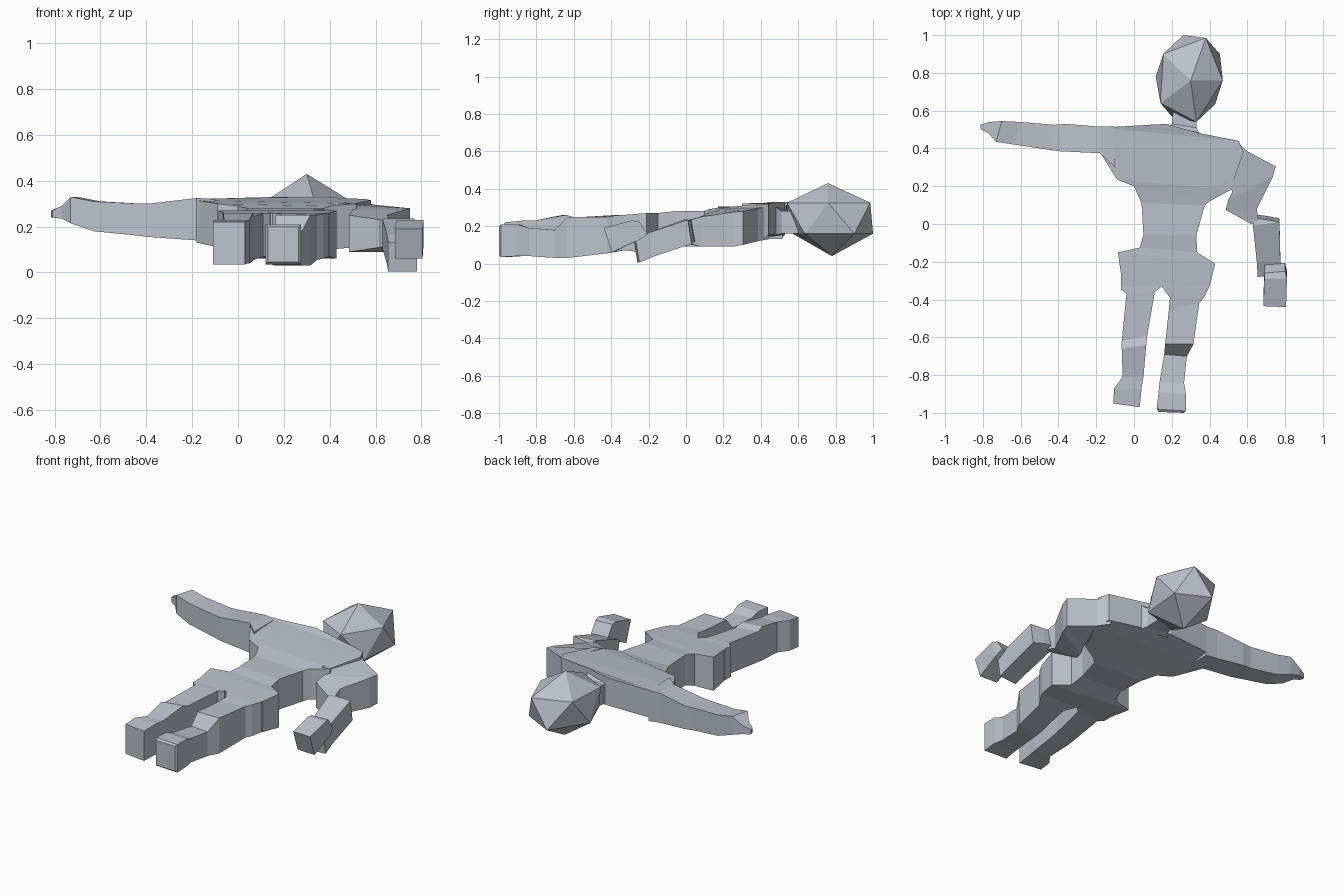
import bpy, bmesh

mat = bpy.data.materials.new("blue_grey")
mat.diffuse_color = (0.50, 0.54, 0.61, 1)


def finish(bm, name):
    bmesh.ops.recalc_face_normals(bm, faces=bm.faces)
    mesh = bpy.data.meshes.new(name)
    bm.to_mesh(mesh)
    bm.free()
    mesh.materials.append(mat)
    obj = bpy.data.objects.new(name, mesh)
    bpy.context.collection.objects.link(obj)
    return obj


def loft(name, sections, tilt=0.0):
    """Four-sided limb; section = edge a (x, y), edge b (x, y), bottom z, top z."""
    bm = bmesh.new()
    rings = []
    for ax, ay, bx, by, z0, z1 in sections:
        rings.append([bm.verts.new(p) for p in (
            (ax, ay + tilt, z0), (bx, by + tilt, z0), (bx, by, z1), (ax, ay, z1))])
    for r, s in zip(rings, rings[1:]):
        for i in range(4):
            j = (i + 1) % 4
            bm.faces.new((r[i], r[j], s[j], s[i]))
    bm.faces.new(rings[0])
    bm.faces.new(rings[-1])
    return finish(bm, name)


# Torso from the hips to the shoulders
loft("torso", [
    (-.06, -.33, .40, -.33, .07, .26),
    (-.085, -.15, .43, -.21, .06, .27),
    (.03, -.125, .335, -.15, .07, .27),
    (.05, -.06, .33, -.06, .09, .28),
    (.04, .11, .375, .10, .09, .28),
    (.00, .20, .40, .12, .10, .29),
    (-.09, .235, .51, .18, .11, .30),
    (-.18, .38, .58, .38, .13, .315),
    (-.18, .51, .555, .44, .15, .32),
    (.17, .53, .35, .48, .16, .33),
])

# Neck
loft("neck", [
    (.17, .50, .36, .46, .15, .32),
    (.20, .53, .33, .51, .16, .28),
    (.21, .62, .33, .60, .16, .28),
])

# Head: a stretched twenty-sided solid
bm = bmesh.new()
upper = [(.38, .985), (.47, .76), (.33, .54), (.14, .64), (.155, .90)]
lower = [(.26, 1.0), (.455, .90), (.43, .635), (.20, .57), (.115, .78)]
up = [bm.verts.new((x, y, .325)) for x, y in upper]
lo = [bm.verts.new((x, y, .16)) for x, y in lower]
crown = bm.verts.new((.30, .76, .43))
base = bm.verts.new((.29, .78, .04))
for i in range(5):
    j = (i + 1) % 5
    bm.faces.new((crown, up[i], up[j]))
    bm.faces.new((base, lo[j], lo[i]))
    bm.faces.new((up[i], lo[i], lo[j]))
    bm.faces.new((up[i], lo[j], up[j]))
finish(bm, "head")

# Outstretched arm with pointed hand
loft("straight_arm", [
    (-.10, .515, -.10, .30, .13, .32),
    (-.18, .515, -.18, .375, .14, .325),
    (-.36, .53, -.39, .385, .155, .30),
    (-.42, .525, -.43, .39, .16, .30),
    (-.60, .54, -.63, .42, .18, .31),
    (-.70, .545, -.73, .435, .215, .33),
    (-.765, .54, -.77, .48, .235, .29),
    (-.815, .525, -.81, .50, .24, .27),
])

# Bent arm: shoulder and upper arm, forearm, hand
loft("bent_upper_arm", [
    (.54, .44, .46, .17, .13, .305),
    (.60, .385, .515, .185, .12, .295),
    (.75, .305, .52, .17, .10, .28),
    (.735, .25, .50, .13, .09, .275),
    (.65, .08, .485, .075, .09, .25),
    (.66, .01, .62, .00, .11, .23),
])
loft("bent_forearm", [
    (.635, .03, .69, .025, .12, .23),
    (.63, -.01, .77, .01, .105, .235),
    (.65, -.20, .775, -.20, .035, .165),
    (.655, -.28, .78, -.27, .005, .13),
], tilt=.02)
loft("bent_hand", [
    (.69, -.26, .80, -.25, .155, .225),
    (.69, -.29, .81, -.29, .13, .23),
    (.685, -.435, .805, -.44, .06, .19),
], tilt=.045)

# Legs with block feet
loft("left_leg", [
    (-.07, -.28, .15, -.28, .07, .26),
    (-.07, -.345, .14, -.335, .07, .26),
    (-.04, -.37, .11, -.36, .07, .26),
    (-.065, -.62, .07, -.59, .055, .245),
    (-.065, -.66, .065, -.64, .05, .26),
    (-.06, -.81, .05, -.81, .04, .23),
    (-.105, -.87, .04, -.87, .04, .23),
    (-.11, -.95, .03, -.97, .035, .22),
])
loft("right_leg", [
    (.15, -.28, .41, -.28, .07, .26),
    (.15, -.335, .395, -.34, .07, .26),
    (.19, -.39, .37, -.39, .06, .255),
    (.185, -.45, .345, -.42, .055, .25),
    (.165, -.635, .315, -.635, .03, .25),
    (.16, -.69, .28, -.70, .03, .18),
    (.135, -.84, .265, -.84, .04, .19),
    (.13, -.89, .275, -.90, .04, .21),
    (.12, -.98, .275, -.99, .035, .21),
    (.13, -.995, .265, -1.0, .045, .20),
])
